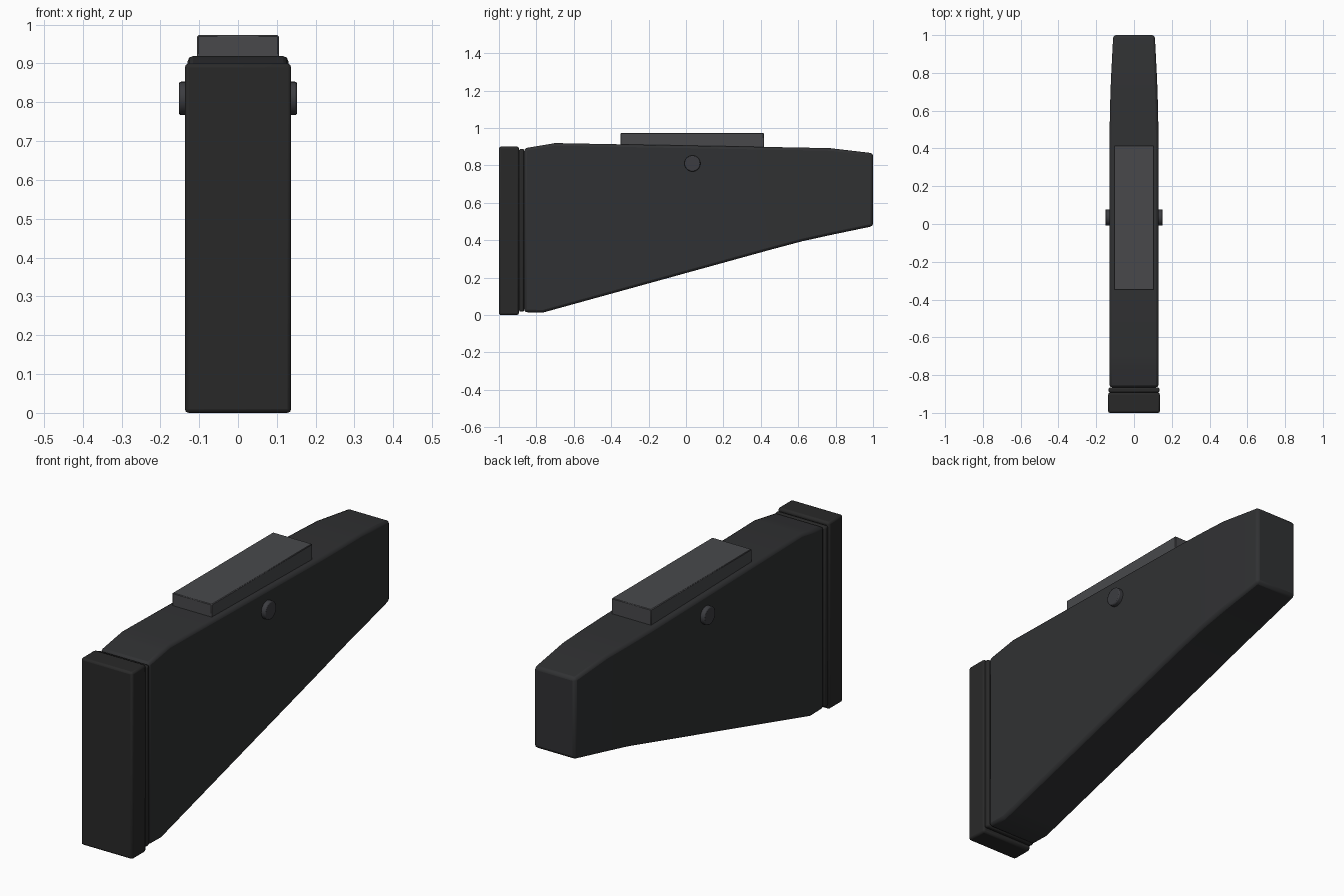
import bpy, bmesh, math

if "Cube" in bpy.data.objects:
    bpy.data.objects.remove(bpy.data.objects["Cube"])


def material(name, rgb):
    m = bpy.data.materials.new(name)
    m.diffuse_color = (*rgb, 1)
    m.use_nodes = True
    m.node_tree.nodes["Principled BSDF"].inputs["Base Color"].default_value = m.diffuse_color
    return m


POLYMER = material("polymer", (0.03, 0.031, 0.033))
RUBBER = material("rubber", (0.022, 0.022, 0.022))
REST = material("rest_grey", (0.065, 0.066, 0.071))
METAL = material("button_grey", (0.045, 0.046, 0.052))


def finish(name, bm, mat, bevel, segments=2):
    bmesh.ops.recalc_face_normals(bm, faces=bm.faces)
    me = bpy.data.meshes.new(name)
    bm.to_mesh(me)
    bm.free()
    ob = bpy.data.objects.new(name, me)
    bpy.context.collection.objects.link(ob)
    me.materials.append(mat)
    mod = ob.modifiers.new("bevel", "BEVEL")
    mod.width = bevel
    mod.segments = segments
    mod.limit_method = "ANGLE"
    mod.angle_limit = math.radians(40)
    bpy.context.view_layer.objects.active = ob
    ob.select_set(True)
    bpy.ops.object.shade_smooth_by_angle(angle=math.radians(30))
    ob.select_set(False)
    return ob


def loft(name, stations, mat, bevel, segments=2):
    """Rectangular sections (y, bottom, top, half width) joined along y."""
    bm = bmesh.new()
    rings = [[bm.verts.new(p) for p in ((-w, y, b), (w, y, b), (w, y, t), (-w, y, t))]
             for y, b, t, w in stations]
    for a, c in zip(rings, rings[1:]):
        for i in range(4):
            j = (i + 1) % 4
            bm.faces.new((a[i], a[j], c[j], c[i]))
    bm.faces.new(rings[0])
    bm.faces.new(rings[-1])
    return finish(name, bm, mat, bevel, segments)


def bottom(y):
    return 0.013 + (y + 0.765) * 0.2762


# Stock body: deep at the butt, tapering to the nose
loft("stock_body", [
    (-0.865, 0.015, 0.891, 0.13),
    (-0.765, 0.013, 0.908, 0.13),
    (-0.70, bottom(-0.70), 0.919, 0.13),
    (0.0, bottom(0.0), 0.906, 0.13),
    (0.45, bottom(0.45), 0.898, 0.13),
    (0.62, 0.394, 0.895, 0.127),
    (0.77, 0.427, 0.892, 0.122),
    (1.0, 0.475, 0.865, 0.11),
], POLYMER, 0.014)

# Spacer and butt pad
loft("pad_spacer", [(-0.893, 0.018, 0.888, 0.135), (-0.865, 0.018, 0.888, 0.135)], RUBBER, 0.009)
loft("butt_pad", [(-1.0, 0.0, 0.9, 0.137), (-0.893, 0.0, 0.9, 0.137)], RUBBER, 0.01)

# Cheek rest
loft("cheek_rest", [(-0.35, 0.86, 0.973, 0.105), (0.416, 0.86, 0.973, 0.105)], REST, 0.003, 1)

# Side buttons
for side, label in ((-1, "left"), (1, "right")):
    bm = bmesh.new()
    bmesh.ops.create_cone(bm, cap_ends=True, segments=32, radius1=0.043, radius2=0.043, depth=0.032)
    button = finish(f"button_{label}", bm, METAL, 0.005)
    button.rotation_euler = (0, math.pi / 2, 0)
    button.location = (side * 0.136, 0.034, 0.81)
